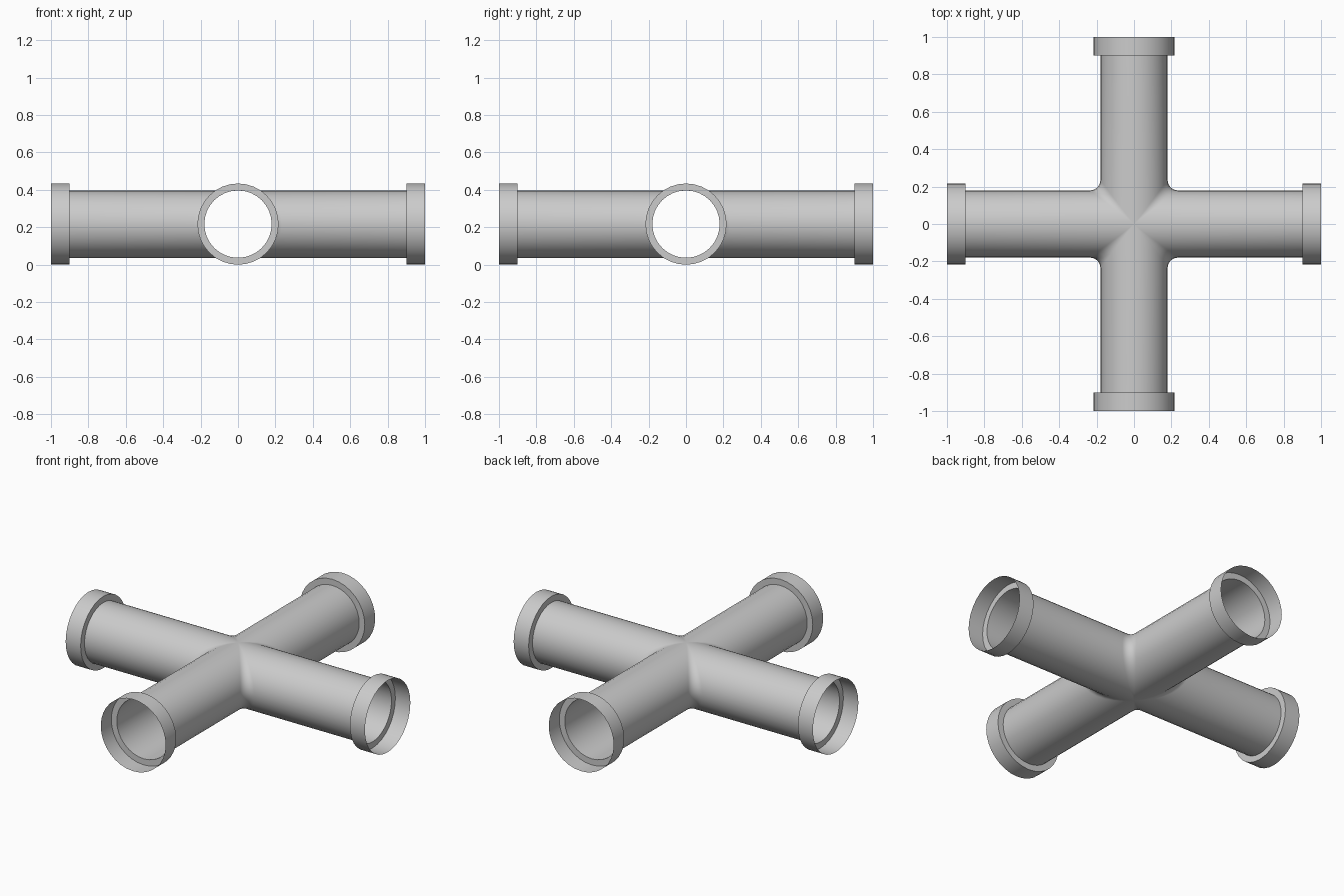
import bpy, bmesh
from math import sin, cos, pi
from mathutils import Vector, Matrix

if "Cube" in bpy.data.objects:
    bpy.data.objects.remove(bpy.data.objects["Cube"])

TUBE_R, SOCKET_R, FILLET = 0.18, 0.217, 0.055
STEP, END, AXIS_Z = 0.9, 1.0, 0.217
HALF_SIDES, ARC_STEPS = 16, 8


def add_grid(bm, rows, turn):
    # skin neighbouring rows of points with quads, turned about z
    rot = Matrix.Rotation(turn, 4, 'Z')
    grid = [[bm.verts.new(rot @ p) for p in row] for row in rows]
    for a, b in zip(grid, grid[1:]):
        for i in range(len(a) - 1):
            bm.faces.new((a[i], a[i + 1], b[i + 1], b[i]))


def finish(bm, name):
    bmesh.ops.remove_doubles(bm, verts=bm.verts, dist=1e-5)
    mesh = bpy.data.meshes.new(name)
    bm.to_mesh(mesh)
    bm.free()
    obj = bpy.data.objects.new(name, mesh)
    bpy.context.collection.objects.link(obj)
    obj.location.z = AXIS_Z
    bpy.ops.object.select_all(action='DESELECT')
    obj.select_set(True)
    bpy.context.view_layer.objects.active = obj
    bpy.ops.object.shade_smooth_by_angle(angle=pi / 6)


def corner_row(t):
    # one strip from the +x arm, round the rolling-ball fillet, to the +y arm
    c, s = cos(t), sin(t)
    centre = Vector((c, c, s)) * (TUBE_R + FILLET)
    d1, d2 = Vector((0, -c, -s)), Vector((-c, 0, -s))
    row = [Vector((STEP, TUBE_R * c, TUBE_R * s))]
    for k in range(ARC_STEPS + 1):
        ang = d1.angle(d2)
        f = k / ARC_STEPS
        if ang < 1e-4:
            d = d1
        else:
            d = (d1 * sin((1 - f) * ang) + d2 * sin(f * ang)) / sin(ang)
        row.append(centre + d * FILLET)
    row.append(Vector((TUBE_R * c, STEP, TUBE_R * s)))
    return row


# Crossing tubes: one filleted quadrant repeated four times
rows = [corner_row(-pi / 2 + pi * j / HALF_SIDES) for j in range(HALF_SIDES + 1)]
body = bmesh.new()
for q in range(4):
    add_grid(body, rows, q * pi / 2)
finish(body, "cross_tubes")

# Open socket with an inner step at the end of each arm
profile = [(END, SOCKET_R), (STEP, SOCKET_R), (STEP, TUBE_R)]
rings = []
for j in range(2 * HALF_SIDES + 1):
    t = pi * j / HALF_SIDES
    rings.append([Vector((x, r * cos(t), r * sin(t))) for x, r in profile])
for q, side in enumerate(("right", "back", "left", "front")):
    bm = bmesh.new()
    add_grid(bm, rings, q * pi / 2)
    finish(bm, side + "_socket")
